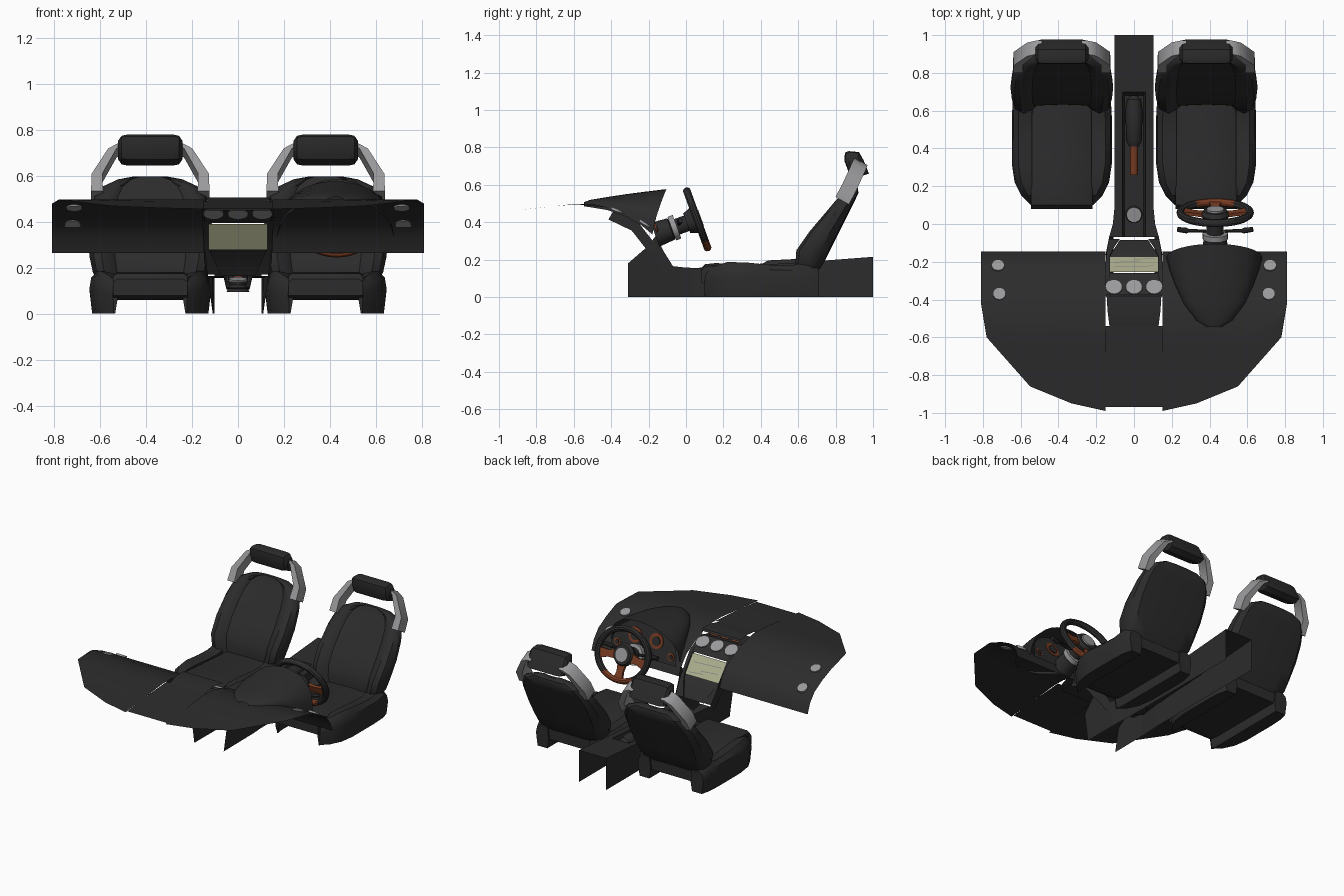
import bpy, bmesh, math
from mathutils import Vector, Matrix

if "Cube" in bpy.data.objects:
    bpy.data.objects.remove(bpy.data.objects["Cube"])


def material(name, rgb):
    m = bpy.data.materials.new(name)
    m.diffuse_color = (*rgb, 1)
    m.use_nodes = True
    m.node_tree.nodes["Principled BSDF"].inputs["Base Color"].default_value = m.diffuse_color
    return m


BLACK = material("black_trim", (0.025, 0.025, 0.026))
SILVER = material("silver_metal", (0.32, 0.32, 0.33))
RED = material("red_brown_leather", (0.19, 0.045, 0.016))
SCREEN = material("screen_beige", (0.42, 0.43, 0.27))
GREY = material("map_grey", (0.22, 0.23, 0.22))


def finish(ob, mat, angle=35):
    ob.data.materials.append(mat)
    bm = bmesh.new()
    bm.from_mesh(ob.data)
    bmesh.ops.recalc_face_normals(bm, faces=bm.faces)
    bm.to_mesh(ob.data)
    bm.free()
    bpy.ops.object.select_all(action='DESELECT')
    bpy.context.view_layer.objects.active = ob
    ob.select_set(True)
    bpy.ops.object.shade_smooth_by_angle(angle=math.radians(angle))
    return ob


def mesh(name, verts, faces, mat, angle=35):
    me = bpy.data.meshes.new(name)
    me.from_pydata([tuple(v) for v in verts], [], faces)
    ob = bpy.data.objects.new(name, me)
    bpy.context.collection.objects.link(ob)
    return finish(ob, mat, angle)


def loft(name, rings, mat, closed=True, angle=35):
    """Skin a row of equal-length rings; closed rings also get end caps."""
    n, m = len(rings[0]), len(rings)
    verts = [p for r in rings for p in r]
    faces = [(i*n+j, i*n+(j+1) % n, (i+1)*n+(j+1) % n, (i+1)*n+j)
             for i in range(m-1) for j in range(n if closed else n-1)]
    if closed:
        faces += [tuple(range(n)), tuple(range((m-1)*n, m*n))]
    return mesh(name, verts, faces, mat, angle)


def tube(name, stations, mat, sides=14):
    """Round bar through (point, radius) stations."""
    a, b = Vector(stations[0][0]), Vector(stations[-1][0])
    q = (b-a).to_track_quat('Z', 'Y')
    ts = [2*math.pi*i/sides for i in range(sides)]
    return loft(name, [[Vector(p) + q @ Vector((r*math.cos(t), r*math.sin(t), 0)) for t in ts]
                       for p, r in stations], mat)


def disc(name, c, normal, r, mat, depth=0.014):
    n = Vector(normal).normalized()*depth/2
    c = Vector(c)
    return tube(name, [(c-n, r), (c+n, r)], mat, 20)


def lerp(table, v):
    for (a, fa), (b, fb) in zip(table, table[1:]):
        if v <= b:
            return fa + (fb-fa)*max(0, (v-a)/(b-a))
    return table[-1][1]


def strip(name, profile, mat):
    """Sheet across x from (y, z, half width) points."""
    return loft(name, [[(-w, y, z), (w, y, z)] for y, z, w in profile], mat, False)


# Seats
half = [(0, 0), (.55, 0), (.85, .05), (.98, .3), (1, .6), (.93, .9), (.8, 1), (.66, .88), (.58, .72), (0, .68)]
section = half + [(-u, d) for u, d in half[-2:0:-1]]
back = [(.13, .70, .60, .22), (.18, .735, .585, .25), (.25, .77, .59, .265), (.35, .82, .66, .272),
        (.45, .87, .745, .262), (.51, .90, .795, .243), (.555, .922, .835, .205), (.585, .918, .86, .14),
        (.598, .905, .875, .07)]
side = [(.10, .165, .14), (.15, .215, .165), (.22, .25, .187), (.32, .265, .185), (.45, .265, .172),
        (.56, .265, .168), (.65, .26, .19), (.71, .245, .15)]
centre = [(.08, .08, .15), (.10, .07, .175), (.16, .06, .182), (.35, .06, .165), (.6, .06, .15), (.70, .06, .15)]
head = [(.85, .772), (.87, .78), (.925, .775), (.95, .73), (.978, .66), (.935, .645), (.868, .672), (.846, .73)]
bracket = [(.232, .835, .515, .026), (.232, .875, .59, .023), (.165, .925, .70, .018), (.12, .935, .725, .015)]
for cx in (-.382, .382):
    loft("seat_backrest", [[(cx+u*w, yb+(yf-yb)*d, z) for u, d in section] for z, yb, yf, w in back], BLACK)
    loft("seat_cushion", [[(cx+x, y, z) for x, z in
                           ((-.163, z0), (-.163, z1-.012), (-.145, z1), (.145, z1), (.163, z1-.012), (.163, z0))]
                          for y, z0, z1 in centre], BLACK)
    loft("headrest", [[(cx+x, .91+(y-.91)*k, .712+(z-.712)*k) for y, z in head]
                      for x, k in ((-.14, .6), (-.125, .92), (-.1, 1), (.1, 1), (.125, .92), (.14, .6))], BLACK)
    for s in (-1, 1):
        loft("seat_bolster", [[(cx+s*x, y, z) for x, z in
                               ((.16, 0), (o-.012, 0), (o, zt*.6), (o-.008, zt*.85), (o-.035, zt),
                                (.158, zt-.012), (.15, .06))] for y, o, zt in side], BLACK)
        loft("headrest_bracket", [[(cx+s*(x+a*w), y+b*.036, z-b*.02) for a, b in
                                   ((-1, -1), (1, -1), (1, 1), (-1, 1))] for x, y, z, w in bracket], SILVER)

# Dashboard: one curved sheet each side of the centre stack, one ahead of it
front_edge = [(.15, -.99), (.33, -.95), (.55, -.86), (.78, -.60), (.81, -.42)]
dash_z = [(-1, .455), (-.8, .475), (-.6, .497), (-.5, .497), (-.4, .475), (-.3, .435), (-.22, .39),
          (-.17, .33), (-.145, .265)]
xs = [.15, .24, .33, .44, .55, .63, .71, .78, .81]
for s in (-1, 1):
    rows = []
    for x in xs:
        y0 = lerp(front_edge, x)
        ys = [y0 + (-.4-y0)*i/6 for i in range(6)] + [-.4, -.35, -.3, -.26, -.22, -.195, -.17, -.145]
        rows.append([(s*x, y, lerp(dash_z, y)) for y in ys])
    loft("dashboard_side", rows, BLACK, False)
    # Round air vents at the outer ends
    disc("outer_vent", (s*.72, -.22, .392), (0, .5, .8), .034, SILVER)
    disc("outer_vent", (s*.713, -.37, .464), (0, .35, .9), .034, SILVER)
strip("dashboard_centre", [(-.97, .455, .15), (-.8, .472, .155), (-.54, .49, .155)], BLACK)

# Centre stack: hood, button recess, vents, screen
strip("centre_hood", [(-.54, .49, .13), (-.46, .505, .14), (-.38, .502, .145), (-.37, .492, .145)], BLACK)
strip("button_recess", [(-.54, .45, .13), (-.42, .452, .14), (-.385, .462, .145), (-.26, .395, .145)], BLACK)
for x in (-.08, 0, .08):
    mesh("red_button", [(x-.03, -.44, .485), (x+.03, -.44, .485), (x+.03, -.41, .46), (x-.03, -.41, .46)],
         [(0, 1, 2, 3)], RED)
for x in (-.106, 0, .106):
    disc("centre_vent", (x, -.335, .438), (0, .5, .87), .044, SILVER)
strip("screen", [(-.255, .39, .128), (-.175, .28, .128)], SCREEN)
for t, x0, x1 in ((.3, -.11, .1), (.62, -.1, .03), (.8, .0, .11)):
    y, z = -.255+.08*t, .39-.11*t
    mesh("map_road", [(x0, y+.002, z+.002), (x1, y+.008, z-.006), (x1, y+.0105, z-.0095), (x0, y+.0045, z-.0015)],
         [(0, 1, 2, 3)], GREY)
strip("stack_lower_panel", [(-.175, .28, .128), (-.155, .265, .12), (-.085, .165, .075)], BLACK)
for s in (-1, 1):
    loft("stack_side_frame", [[(s*a, y, z), (s*b, y, z), (s*b, y-.03, z-.05)] for y, z, a, b in
                              ((-.385, .465, .145, .155), (-.26, .405, .128, .153), (-.17, .29, .128, .148),
                               (-.13, .245, .11, .142), (-.08, .17, .075, .132))], BLACK, False)
    # Open side cheeks below the dashboard
    mesh("console_cheek", [(s*x, y, z) for x, y, z in
                           ((.11, -.31, 0), (.135, -.31, .18), (.145, -.2, .275), (.15, -.16, .33),
                            (.142, -.12, .245), (.132, -.07, .165), (.108, -.07, 0))], [tuple(range(7))], BLACK)

# Tunnel console: open inverted channel with a sunken tray for the levers
tunnel = [(-.07, .165, .132, .05), (0, .157, .112, .05), (.1, .155, .102, .05), (.4, .172, .102, .05),
          (.68, .19, .102, .05), (.70, .192, .102, 0), (1, .215, .102, 0)]
loft("tunnel_console", [[(-min(w, .108), y, 0), (-w, y, z), (-.062, y, z), (-.05, y, z-d), (.05, y, z-d),
                         (.062, y, z), (w, y, z), (min(w, .108), y, 0)] for y, z, w, d in tunnel],
     BLACK, False, 25)
tube("gear_boot", [((0, .05, .095), .05), ((0, .05, .125), .036), ((0, .05, .14), .042)], BLACK)
disc("gear_knob_cap", (0, .05, .145), (0, -.2, 1), .04, SILVER)
tube("handbrake_rod", [((0, .26, .15), .02), ((0, .42, .16), .02)], RED)
tube("handbrake_grip", [((0, .41, .155), .025), ((0, .44, .155), .042), ((0, .6, .16), .045),
                        ((0, .66, .16), .036), ((0, .68, .16), .015)], BLACK)

# Instrument hood with open rear, gauge panel and gauges
CX = .425
arc = [math.pi*i/16 for i in range(17)]
hood = [(-.545, .04, .485, .508, 0), (-.51, .10, .48, .52, 0), (-.42, .165, .465, .535, 0),
        (-.32, .21, .43, .55, 0), (-.24, .24, .385, .563, .02), (-.18, .255, .335, .577, .075)]
loft("instrument_hood", [[(CX+w*math.cos(t), y+lip*math.sin(t), zb+(zt-zb)*math.sin(t)**.75) for t in arc]
                         for y, w, zb, zt, lip in hood], BLACK, False)
panel = [(CX+.245*math.cos(t), -.15-.06*math.sin(t), .32+.225*math.sin(t)**.75) for t in arc]
mesh("gauge_panel", panel, [tuple(range(17))], BLACK)
for x, z, r in ((.345, .44, .05), (.505, .44, .05), (.225, .37, .025), (.625, .37, .025)):
    y = -.15-(z-.32)*.267
    disc("gauge_face", (x, y+.002, z), (0, 1, .27), r, RED, .01)
    disc("gauge_centre", (x, y+.008, z), (0, 1, .27), r*.6, BLACK, .01)

# Steering wheel: local +y points down the wheel, local +z at the driver
W = Matrix.Translation((.43, .06, .415)) @ Matrix.Rotation(math.radians(-70), 4, 'X')
bpy.ops.mesh.primitive_torus_add(major_radius=.184, minor_radius=.021, major_segments=40, minor_segments=10)
rim = bpy.context.object
rim.name = "steering_wheel_rim"
finish(rim, BLACK)
rim.data.materials.append(RED)
for p in rim.data.polygons:
    if p.center.y > .14:
        p.material_index = 1
rim.matrix_world = W @ Matrix.Diagonal((1, .88, 1, 1))


def local(x, y, z):
    return W @ Vector((x, y, z))


for ang in (8, 90, 172):
    a = math.radians(ang)
    d, e = Vector((math.cos(a), math.sin(a), 0)), Vector((-math.sin(a), math.cos(a), 0))
    loft("wheel_spoke", [[local(*(d*r + e*w*u + Vector((0, 0, k)))) for u, k in
                          ((-1, h-.009), (1, h-.009), (1, h+.009), (-1, h+.009))]
                         for r, w, h in ((.05, .03, -.012), (.11, .022, -.008), (.172 if ang != 90 else .155, .034, 0))],
         RED)
tube("wheel_hub", [(local(0, 0, -.06), .055), (local(0, 0, -.01), .075), (local(0, 0, .012), .062)], BLACK, 20)
disc("hub_cap", local(0, 0, .014), local(0, 0, 1)-local(0, 0, 0), .046, SILVER, .016)

# Steering column and stalks
tube("column_shroud", [(local(0, 0, -.24), .07), (local(0, 0, -.15), .062), (local(0, 0, -.14), .045),
                       (local(0, 0, -.05), .045)], BLACK)
tube("column_collar", [(local(0, 0, -.145), .068), (local(0, 0, -.115), .068)], SILVER, 18)
for s in (-1, 1):
    tube("column_stalk", [(local(s*.05, -.01, -.10), .009), (local(s*.14, -.02, -.095), .009),
                          (local(s*.15, -.02, -.094), .015), (local(s*.2, -.025, -.085), .013)], BLACK, 8)
